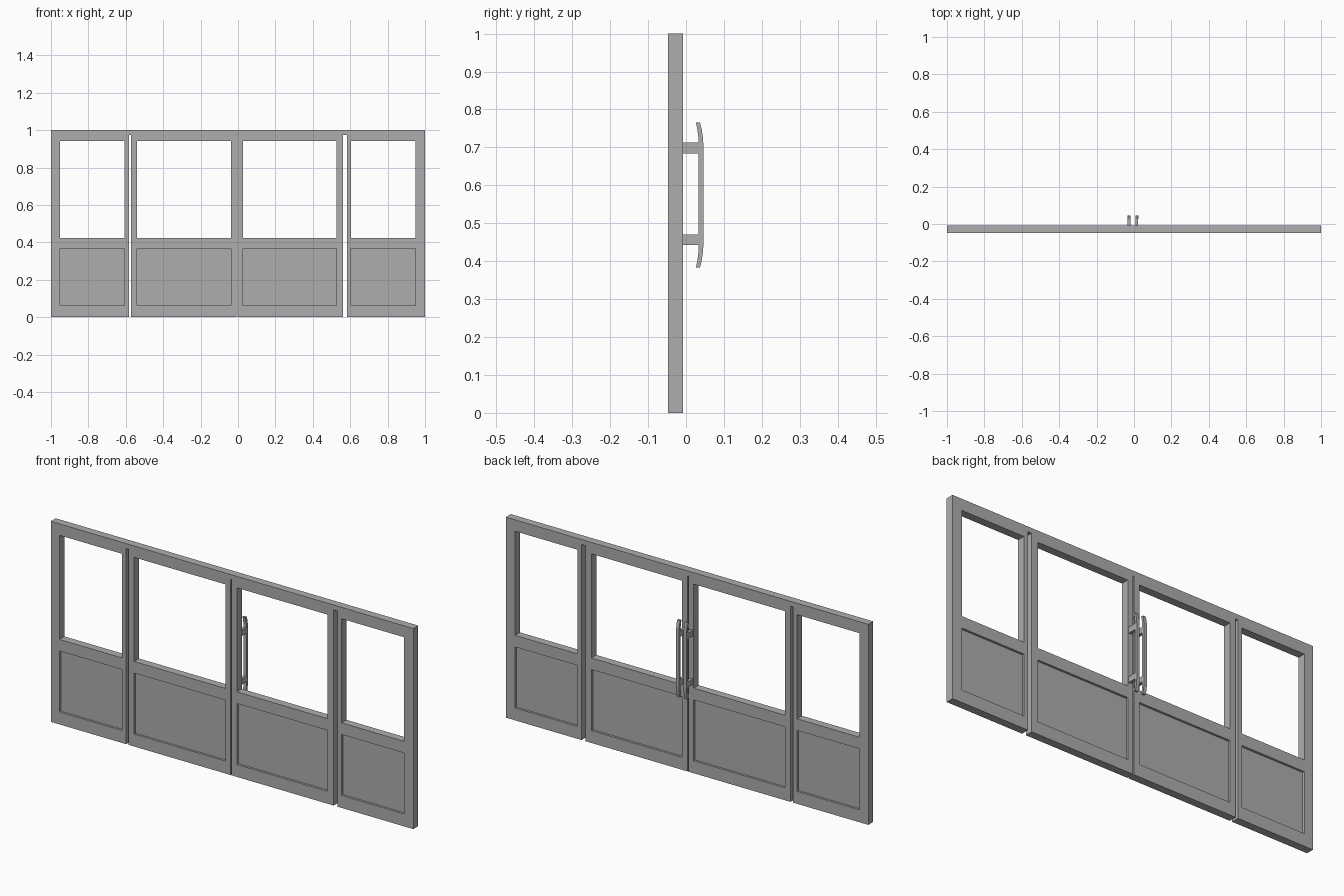
import bpy, bmesh
from mathutils import Matrix, Vector

if "Cube" in bpy.data.objects:
    bpy.data.objects.remove(bpy.data.objects["Cube"])

Y0, Y1 = -0.047, -0.008      # front and back of the wall
RECESS = 0.011               # depth of the lower panel recesses

grey = bpy.data.materials.new("plain_grey")
grey.diffuse_color = (0.42, 0.42, 0.42, 1)
grey.use_nodes = True
grey.node_tree.nodes["Principled BSDF"].inputs["Base Color"].default_value = grey.diffuse_color


def add_box(bm, x0, x1, y0, y1, z0, z1):
    size = Vector((x1 - x0, y1 - y0, z1 - z0))
    mid = Vector((x0 + x1, y0 + y1, z0 + z1)) / 2
    bmesh.ops.create_cube(bm, size=1, matrix=Matrix.Translation(mid) @ Matrix.Diagonal((*size, 1)))


def make(name, bm):
    bmesh.ops.recalc_face_normals(bm, faces=bm.faces[:])
    me = bpy.data.meshes.new(name)
    bm.to_mesh(me)
    bm.free()
    me.materials.append(grey)
    ob = bpy.data.objects.new(name, me)
    bpy.context.collection.objects.link(ob)
    return ob


# Wall slab
bm = bmesh.new()
add_box(bm, -1, 1, Y0, Y1, 0, 1)
wall = make("door_wall", bm)

# Cutters: windows, panel recesses on both sides, gaps beside each door
bm = bmesh.new()
for x0, x1 in [(-0.952, -0.607), (-0.54, -0.037), (0.027, 0.527), (0.604, 0.949)]:
    add_box(bm, x0, x1, -0.1, 0.1, 0.424, 0.943)
    add_box(bm, x0, x1, -0.1, Y0 + RECESS, 0.062, 0.366)
    add_box(bm, x0, x1, Y1 - RECESS, 0.1, 0.062, 0.366)
for x0, x1 in [(-0.584, -0.571), (-0.008, -0.002), (0.561, 0.582)]:
    add_box(bm, x0, x1, -0.1, 0.1, -0.1, 0.975)
cutter = make("opening_cutter", bm)
cutter.hide_render = True

mod = wall.modifiers.new("openings", 'BOOLEAN')
mod.operation = 'DIFFERENCE'
mod.solver = 'EXACT'
mod.object = cutter
bpy.context.view_layer.objects.active = wall
bpy.ops.object.modifier_apply(modifier=mod.name)
bpy.data.objects.remove(cutter)

# Pull handles: bar with ends curving toward the door, on two mounts
top = [(0.046, 0.705), (0.0445, 0.727), (0.0415, 0.747), (0.037, 0.766)]
inner = [(0.026, 0.766), (0.030, 0.747), (0.0325, 0.727), (0.033, 0.705)]
half = top + inner
mid_z = 0.5745
profile = half + [(y, 2 * mid_z - z) for y, z in reversed(half)]

for name, cx in [("left_handle", -0.026), ("right_handle", 0.015)]:
    bm = bmesh.new()
    w = 0.008
    face = bm.faces.new([bm.verts.new((cx - w, y, z)) for y, z in profile])
    ext = bmesh.ops.extrude_face_region(bm, geom=[face], use_keep_orig=True)
    verts = [g for g in ext["geom"] if isinstance(g, bmesh.types.BMVert)]
    bmesh.ops.translate(bm, verts=verts, vec=(2 * w, 0, 0))
    make(name, bm)
    bm = bmesh.new()
    for z0, z1 in [(0.442, 0.470), (0.684, 0.713)]:
        add_box(bm, cx - w * 0.95, cx + w * 0.95, Y1, 0.034, z0, z1)
    make(name + "_mounts", bm)
